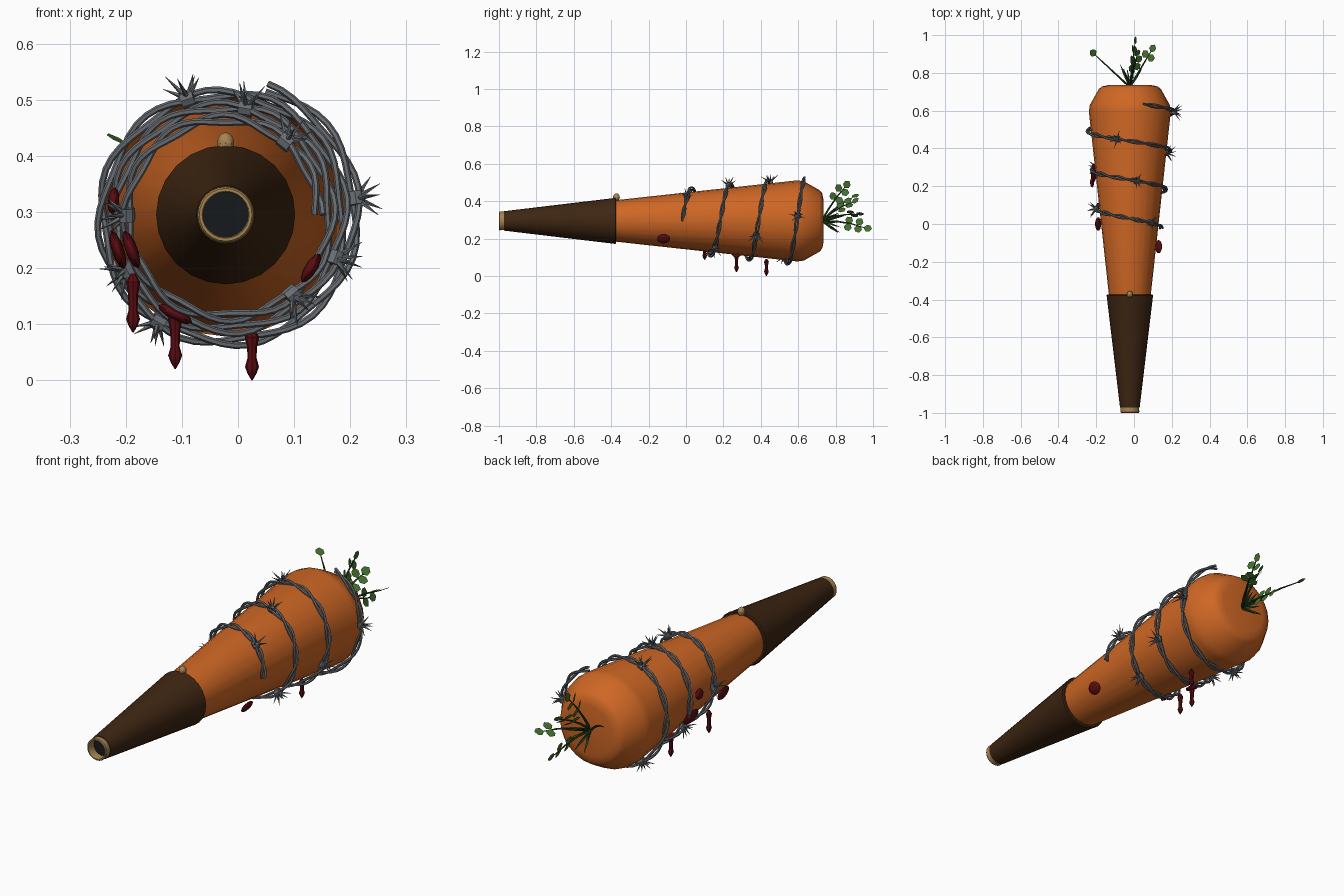
import bpy, bmesh, math, random
from math import sin, cos, pi, radians
from mathutils import Vector, Matrix

random.seed(4)
if "Cube" in bpy.data.objects:
    bpy.data.objects.remove(bpy.data.objects["Cube"], do_unlink=True)

CX, CZ = -0.022, 0.295          # long axis of the carrot, parallel to y


def material(name, rgb):
    m = bpy.data.materials.new(name)
    m.use_nodes = True
    m.diffuse_color = (*rgb, 1)
    m.node_tree.nodes["Principled BSDF"].inputs["Base Color"].default_value = (*rgb, 1)
    return m


ORANGE = material("carrot orange", (0.62, 0.135, 0.018))
BROWN = material("dark brown grip", (0.048, 0.019, 0.006))
BRASS = material("dull brass", (0.38, 0.23, 0.085))
BLACK = material("bore black", (0.008, 0.01, 0.012))
STEEL = material("wire grey", (0.14, 0.155, 0.17))
RED = material("dark red", (0.105, 0.004, 0.006))
LEAF = material("leaf green", (0.055, 0.16, 0.026))
STEM = material("stem green", (0.022, 0.06, 0.012))


def finish(bm, name, mat, smooth=True, normals=True):
    if normals:
        bmesh.ops.recalc_face_normals(bm, faces=bm.faces)
    me = bpy.data.meshes.new(name)
    bm.to_mesh(me)
    bm.free()
    ob = bpy.data.objects.new(name, me)
    bpy.context.collection.objects.link(ob)
    me.materials.append(mat)
    if smooth:
        bpy.ops.object.select_all(action="DESELECT")
        ob.select_set(True)
        bpy.context.view_layer.objects.active = ob
        bpy.ops.object.shade_smooth_by_angle(angle=radians(35))
    return ob


def skin(bm, rings, caps=True, loop=False):
    """Bridge successive rings of points with quads."""
    rows = [[bm.verts.new(p) for p in ring] for ring in rings]
    pairs = list(zip(rows, rows[1:]))
    if loop:
        pairs.append((rows[-1], rows[0]))
    for a, b in pairs:
        n = len(a)
        for i in range(n):
            j = (i + 1) % n
            bm.faces.new((a[i], a[j], b[j], b[i]))
    if caps and not loop:
        bm.faces.new(rows[0])
        bm.faces.new(rows[-1][::-1])


def lathe(name, mat, profile, sides, loop=False):
    bm = bmesh.new()
    skin(bm, [[(CX + r * cos(2 * pi * i / sides), y, CZ + r * sin(2 * pi * i / sides))
               for i in range(sides)] for y, r in profile], loop=loop)
    return finish(bm, name, mat)


def tube(bm, path, radii, sides):
    rings = []
    for k, p in enumerate(path):
        t = (path[min(k + 1, len(path) - 1)] - path[max(k - 1, 0)]).normalized()
        u = t.cross(Vector((0, 1, 0.05))).normalized()
        v = t.cross(u)
        rings.append([p + radii[k] * (u * cos(2 * pi * i / sides) + v * sin(2 * pi * i / sides))
                      for i in range(sides)])
    skin(bm, rings)


def body_radius(y):
    return 0.11 + 0.107 * (y + 0.38) / 0.98


def radial(a):
    return Vector((cos(a), 0, sin(a)))


def on_axis(y):
    return Vector((CX, y, CZ))


# Carrot body, grip sleeve and muzzle
lathe("carrot_body", ORANGE, [(-0.42, 0.106), (0.595, 0.217), (0.63, 0.212), (0.715, 0.164),
                              (0.728, 0.148), (0.735, 0.115)], 24)
lathe("grip_sleeve", BROWN, [(-0.972, 0.046), (-0.972, 0.052), (-0.386, 0.122), (-0.378, 0.124),
                             (-0.374, 0.119), (-0.374, 0.1), (-0.5, 0.08)], 24, loop=True)
lathe("muzzle_ring", BRASS, [(-0.96, 0.049), (-0.996, 0.050), (-1.0, 0.047), (-1.0, 0.042),
                             (-0.994, 0.040), (-0.96, 0.040)], 24, loop=True)
lathe("muzzle_bore", BLACK, [(-0.962, 0.041), (-0.95, 0.041)], 24)

# Bead sight on top of the sleeve
bm = bmesh.new()
bmesh.ops.create_uvsphere(bm, u_segments=10, v_segments=8, radius=1, matrix=Matrix.Translation(
    (CX, -0.372, CZ + 0.127)) @ Matrix.Diagonal((0.016, 0.018, 0.02, 1)))
finish(bm, "bead_sight", BRASS)


# Wire helix: two strands twisted together
def helix(t):
    y = -0.022 + 0.205 * t
    a = 2 * pi * t
    return on_axis(y) + radial(a) * (body_radius(y) + 0.017), radial(a)


TURNS, STEPS = 3.2, 190
bm = bmesh.new()
for phase in (0, pi):
    path = []
    for k in range(STEPS + 1):
        p, out = helix(TURNS * k / STEPS)
        tw = phase + 2 * pi * k / 10
        path.append(p + 0.0075 * (out * cos(tw) + Vector((0, 1, 0)) * sin(tw)))
    tube(bm, path, [0.006] * len(path), 6)
finish(bm, "twisted_wire", STEEL)

# Barbs: a collar and a fan of spikes, evenly spaced along the wire
bm = bmesh.new()
for n in range(9):
    t = 0.14 + 0.36 * n
    p, out = helix(t)
    tan = (helix(t + 0.01)[0] - p).normalized()
    tube(bm, [p - tan * 0.012, p + tan * 0.012], [0.0155, 0.0155], 8)
    side = out.cross(tan).normalized()
    for k in range(7):
        a = 2 * pi * k / 7 + random.uniform(-0.25, 0.25)
        lift = 1.2 if k % 2 else 0.55
        d = (out * lift + side * cos(a) * 0.8 + tan * sin(a) * 0.7).normalized()
        size = random.uniform(0.045, 0.062)
        tube(bm, [p + d * 0.006, p + d * size], [0.0058, 0.0004], 5)
finish(bm, "wire_barbs", STEEL)


# Red splats: flattened beads hugging the body
def splat(name, x, y, z, across, along, thick=0.011):
    out = (Vector((x, y, z)) - on_axis(y)).normalized()
    tan = Vector((0, 1, 0)).cross(out)
    m = Matrix((out * thick, tan * across, Vector((0, along, 0)))).transposed().to_4x4()
    b = bmesh.new()
    bmesh.ops.create_uvsphere(b, u_segments=10, v_segments=8, radius=1,
                              matrix=Matrix.Translation((x, y, z)) @ m)
    finish(b, name, RED)


splat("left_splat", 0.13, -0.12, 0.20, 0.03, 0.035)
splat("right_front_splat", -0.19, 0.0, 0.233, 0.036, 0.036)
splat("right_rear_splat", -0.214, 0.27, 0.232, 0.036, 0.05)
splat("right_upper_splat", -0.222, 0.22, 0.32, 0.024, 0.026, 0.01)
splat("lower_splat", -0.112, 0.27, 0.118, 0.034, 0.024)


# Hanging drips: thin neck, swollen pointed end
def drip(name, x, y, top, bottom):
    h = top - bottom
    shape = [(top, 0.004), (top - 0.015, 0.013), (top - 0.35 * h, 0.009), (bottom + 0.04, 0.008),
             (bottom + 0.024, 0.0125), (bottom + 0.012, 0.008), (bottom, 0.001)]
    b = bmesh.new()
    skin(b, [[(x + r * cos(pi * i / 4), y + r * sin(pi * i / 4), z) for i in range(8)]
             for z, r in shape])
    finish(b, name, RED)


drip("front_drip", -0.187, 0.10, 0.19, 0.085)
drip("middle_drip", -0.112, 0.27, 0.125, 0.02)
drip("rear_drip", 0.025, 0.43, 0.092, 0.0)

# Leafy top: stems carrying pairs of flat hexagonal leaves
stems, leaves = bmesh.new(), bmesh.new()
ROOT = Vector((CX, 0.725, CZ))


def leaf(base, direction, normal, length):
    d = direction.normalized()
    s = normal.cross(d).normalized()
    outline = [(0, 0), (0.3, 0.42), (0.72, 0.4), (1, 0), (0.72, -0.4), (0.3, -0.42)]
    leaves.faces.new([leaves.verts.new(base + d * a * length + s * b * length)
                      for a, b in outline])


# tip of each stem and the way its leaves face
SPRIGS = [((-0.205, 0.895, 0.422), (0.35, -0.1, 1), 0),
          ((0.005, 0.955, 0.258), (1, 0.1, 0.35), 2),
          ((0.09, 0.915, 0.33), (-0.5, 0.1, 1), 1),
          ((0.0, 0.85, 0.475), (1, 0.3, 0.3), 2),
          ((0.015, 0.89, 0.395), (0.7, -0.2, 0.8), 2)]
for tip, facing, pairs in SPRIGS:
    tip, facing = Vector(tip), Vector(facing).normalized()
    run = tip - ROOT
    path = [ROOT + run * f + Vector((0, 0, 0.012 * sin(pi * f))) for f in (0, 0.35, 0.7, 1)]
    tube(stems, path, [0.006, 0.005, 0.004, 0.002], 5)
    d = run.normalized()
    leaf(tip - d * 0.005, d, facing, 0.045)
    across = facing.cross(d).normalized()
    for k in range(pairs):
        at = ROOT + run * (0.82 - 0.24 * k) + Vector((0, 0, 0.008))
        for sgn in (-1, 1):
            leaf(at, d * 0.5 + across * sgn, facing, 0.046)

# Short bare shoots around the root
for k in range(8):
    a = 2 * pi * k / 8 + 0.3
    d = (radial(a) * random.uniform(0.4, 0.75) + Vector((0, 1, 0))).normalized()
    size = random.uniform(0.09, 0.14)
    tube(stems, [ROOT, ROOT + d * size * 0.6, ROOT + d * size], [0.005, 0.006, 0.001], 4)
finish(stems, "leaf_stems", STEM, smooth=False)
finish(leaves, "leaves", LEAF, smooth=False, normals=False)
